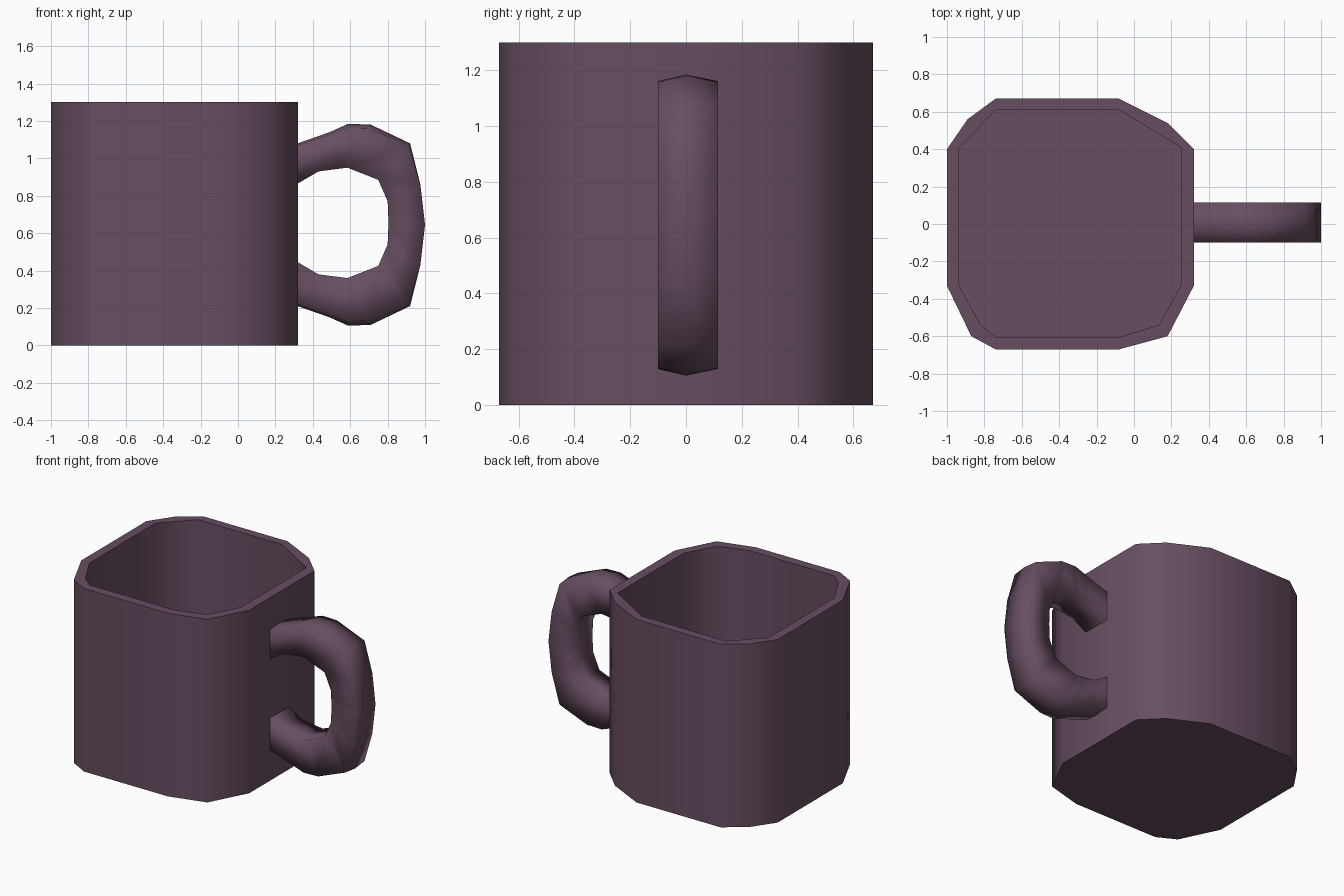
import bpy
import bmesh
import math

if "Cube" in bpy.data.objects:
    bpy.data.objects.remove(bpy.data.objects["Cube"])

mat = bpy.data.materials.new("plum_glaze")
mat.diffuse_color = (0.135, 0.075, 0.12, 1)
mat.use_nodes = True
mat.node_tree.nodes["Principled BSDF"].inputs["Base Color"].default_value = mat.diffuse_color


def loft(name, rings, smooth_angle):
    """Join equal-length closed rings and cap both ends."""
    bm = bmesh.new()
    loops = [[bm.verts.new(p) for p in ring] for ring in rings]
    n = len(loops[0])
    for a, b in zip(loops, loops[1:]):
        for i in range(n):
            j = (i + 1) % n
            bm.faces.new((a[i], a[j], b[j], b[i]))
    bm.faces.new(loops[0][::-1])
    bm.faces.new(loops[-1])
    bmesh.ops.recalc_face_normals(bm, faces=bm.faces[:])
    mesh = bpy.data.meshes.new(name)
    bm.to_mesh(mesh)
    bm.free()
    mesh.materials.append(mat)
    obj = bpy.data.objects.new(name, mesh)
    bpy.context.collection.objects.link(obj)
    bpy.ops.object.select_all(action='DESELECT')
    obj.select_set(True)
    bpy.context.view_layer.objects.active = obj
    bpy.ops.object.shade_smooth_by_angle(angle=math.radians(smooth_angle))
    return obj


# Cup: hollow, rounded-square body
outer = [(-0.74, 0.67), (-0.08, 0.67), (0.18, 0.54), (0.32, 0.40),
         (0.32, -0.33), (0.18, -0.60), (-0.08, -0.67), (-0.74, -0.67),
         (-0.87, -0.60), (-1.0, -0.33), (-1.0, 0.40), (-0.89, 0.56)]
inner = [(-0.74, 0.61), (-0.08, 0.61), (0.14, 0.477), (0.25, 0.41),
         (0.25, -0.33), (0.135, -0.54), (-0.08, -0.605), (-0.74, -0.605),
         (-0.82, -0.54), (-0.935, -0.33), (-0.935, 0.41), (-0.837, 0.51)]
levels = [(outer, 0), (outer, 1.3), (inner, 1.3), (inner, 0.07)]
loft("cup_body", [[(x, y, z) for x, y in o] for o, z in levels], 60)

# Handle: upper half as (outer x, z, inner x, z, ridge height), mirrored below
half = [(0.31, 1.077, 0.31, 0.86, 0.01), (0.49, 1.14, 0.43, 0.93, 0.015),
        (0.59, 1.185, 0.52, 0.942, 0.025), (0.71, 1.18, 0.585, 0.95, 0.025),
        (0.92, 1.08, 0.75, 0.885, 0.01), (0.975, 0.86, 0.80, 0.77, 0.0),
        (1.0, 0.645, 0.805, 0.655, 0.0)]
stations = half + [(a, 1.29 - b, c, 1.31 - d, r)
                   for a, b, c, d, r in reversed(half[:-1])]
rings = []
for ox, oz, ix, iz, ridge in stations:
    k = ridge / math.hypot(ix - ox, iz - oz)
    ex, ez = ox + (ix - ox) * k, oz + (iz - oz) * k
    rings.append([(ex, -0.10, ez), (ox, 0.0, oz), (ex, 0.115, ez),
                  (ix, 0.115, iz), (ix, -0.10, iz)])
loft("handle", rings, 120)
# Keep the hidden end caps from tinting the smooth shading
handle = bpy.data.objects["handle"]
bm = bmesh.new()
bm.from_mesh(handle.data)
bmesh.ops.delete(bm, geom=[f for f in bm.faces if len(f.verts) == 5],
                 context='FACES_ONLY')
bm.to_mesh(handle.data)
bm.free()
